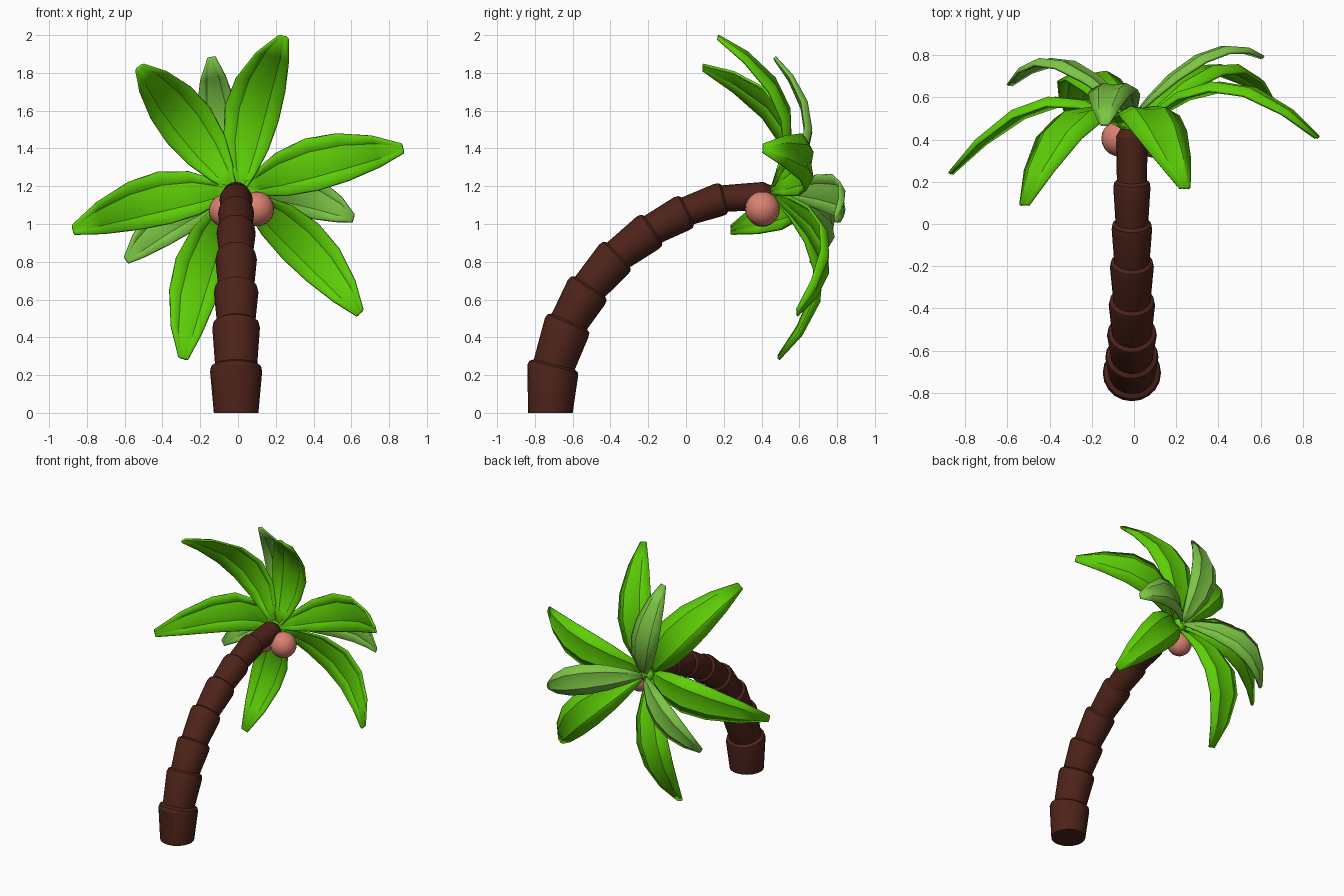
import bpy, bmesh, math
from mathutils import Vector

if "Cube" in bpy.data.objects:
    bpy.data.objects.remove(bpy.data.objects["Cube"])


def material(name, rgb):
    m = bpy.data.materials.new(name)
    m.diffuse_color = (*rgb, 1)
    m.use_nodes = True
    m.node_tree.nodes["Principled BSDF"].inputs["Base Color"].default_value = m.diffuse_color
    return m


BARK = material("bark", (0.075, 0.017, 0.01))
GREEN = material("leaf_green", (0.11, 0.62, 0.002))
PALE = material("pale_leaf_green", (0.2, 0.56, 0.06))
NUT = material("coconut_shell", (0.7, 0.22, 0.16))


def make_object(name, bm, mat, angle=35):
    bmesh.ops.recalc_face_normals(bm, faces=bm.faces)
    me = bpy.data.meshes.new(name)
    bm.to_mesh(me)
    bm.free()
    me.materials.append(mat)
    ob = bpy.data.objects.new(name, me)
    bpy.context.collection.objects.link(ob)
    bpy.ops.object.select_all(action='DESELECT')
    ob.select_set(True)
    bpy.context.view_layer.objects.active = ob
    bpy.ops.object.shade_smooth_by_angle(angle=math.radians(angle))
    return ob


def bridge(bm, rows, closed):
    for a, b in zip(rows, rows[1:]):
        n = len(a)
        for i in range(n if closed else n - 1):
            j = (i + 1) % n
            bm.faces.new((a[i], a[j], b[j], b[i]))


# Trunk: flared segments stacked along a leaning arc (y, z, flare radius, lean)
JOINTS = [(-0.705, 0.225, 0.138, 14), (-0.63, 0.455, 0.126, 24),
          (-0.525, 0.642, 0.118, 34), (-0.38, 0.815, 0.110, 47),
          (-0.20, 0.955, 0.104, 56), (-0.02, 1.056, 0.096, 65),
          (0.175, 1.128, 0.088, 77)]
SIDES = 20
rings = [(-0.718, 0.0, 0.118, 0)]
for y, z, r, lean in JOINTS:
    a = math.radians(lean)
    for step, k in ((-0.005, 1), (0.02, 0.96), (0.032, 0.81)):
        rings.append((y + step * math.sin(a), z + step * math.cos(a), r * k, lean))
rings += [(0.415, 1.148, 0.075, 86), (0.455, 1.152, 0.05, 88)]
bm = bmesh.new()
rows = []
for y, z, r, lean in rings:
    a = math.radians(lean)
    row = []
    for k in range(SIDES):
        t = 2 * math.pi * k / SIDES
        s = r * math.sin(t)
        row.append(bm.verts.new((-0.01 + r * math.cos(t),
                                 y + s * math.cos(a), z - s * math.sin(a))))
    rows.append(row)
bridge(bm, rows, True)
bm.faces.new(rows[0])
bm.faces.new(rows[-1])
make_object("trunk", bm, BARK, 25)


# Leaf: creased blade following a curve from base through middle to tip
PROFILE = [(0, .02), (.1, .07), (.25, .12), (.45, .145), (.65, .133), (.85, .088), (1, .026)]
SECTION = [(-1, -.17), (-.5, .1), (0, .02), (.5, .1), (1, -.17)]


def leaf(name, base, mid, tip, scale, mat):
    p0, pm, p2 = Vector(base), Vector(mid), Vector(tip)
    p1 = 2 * pm - (p0 + p2) / 2
    side = (p2 - p0).cross(Vector((0, 1, 0))).normalized()
    bm = bmesh.new()
    rows = []
    for t, w in PROFILE:
        w *= scale
        p = (1 - t) ** 2 * p0 + 2 * t * (1 - t) * p1 + t * t * p2
        d = ((1 - t) * (p1 - p0) + t * (p2 - p1)).normalized()
        n = side.cross(d).normalized()
        rows.append([bm.verts.new(p + side * w * u + n * w * h) for u, h in SECTION])
    bridge(bm, rows, False)
    ob = make_object(name, bm, mat)
    mod = ob.modifiers.new("thickness", 'SOLIDIFY')
    mod.thickness = 0.014
    mod.offset = 0


# Six large leaves around the trunk end
LARGE = [
    ("upper_left", (-.03, .46, 1.19), (-.29, .50, 1.56), (-.52, .09, 1.83), 1.0),
    ("upper_right", (.02, .46, 1.19), (.085, .52, 1.63), (.24, .17, 1.99), 1.0),
    ("right", (.03, .45, 1.18), (.43, .655, 1.325), (.87, .41, 1.40), .96),
    ("lower_right", (.03, .47, 1.15), (.36, .74, 0.88), (.645, .59, 0.53), .9),
    ("lower_left", (-.03, .47, 1.14), (-.21, .71, 0.74), (-.29, .49, 0.29), .93),
    ("left", (-.04, .45, 1.17), (-.43, .575, 1.13), (-.87, .24, 0.97), .96),
]
for name, base, mid, tip, scale in LARGE:
    leaf("leaf_" + name, base, mid, tip, scale, GREEN)

# Three smaller pale leaves behind
SMALL = [
    ("top", (-.01, .52, 1.18), (-.10, .65, 1.53), (-.14, .47, 1.88)),
    ("right", (.01, .52, 1.17), (.34, .80, 1.15), (.61, .79, 1.03)),
    ("left", (-.02, .52, 1.16), (-.34, .765, 1.03), (-.59, .66, 0.81)),
]
for name, base, mid, tip in SMALL:
    leaf("back_leaf_" + name, base, mid, tip, 0.75, PALE)


# Round parts: leaf hub at the trunk end and coconuts under the crown
for name, loc, r, mat in (("leaf_hub", (-.01, .475, 1.165), .05, GREEN),
                          ("coconut_right", (.10, .405, 1.08), .092, NUT),
                          ("coconut_left", (-.07, .405, 1.07), .085, NUT)):
    bm = bmesh.new()
    bmesh.ops.create_uvsphere(bm, u_segments=20, v_segments=12, radius=r)
    bmesh.ops.translate(bm, verts=bm.verts, vec=loc)
    make_object(name, bm, mat)
